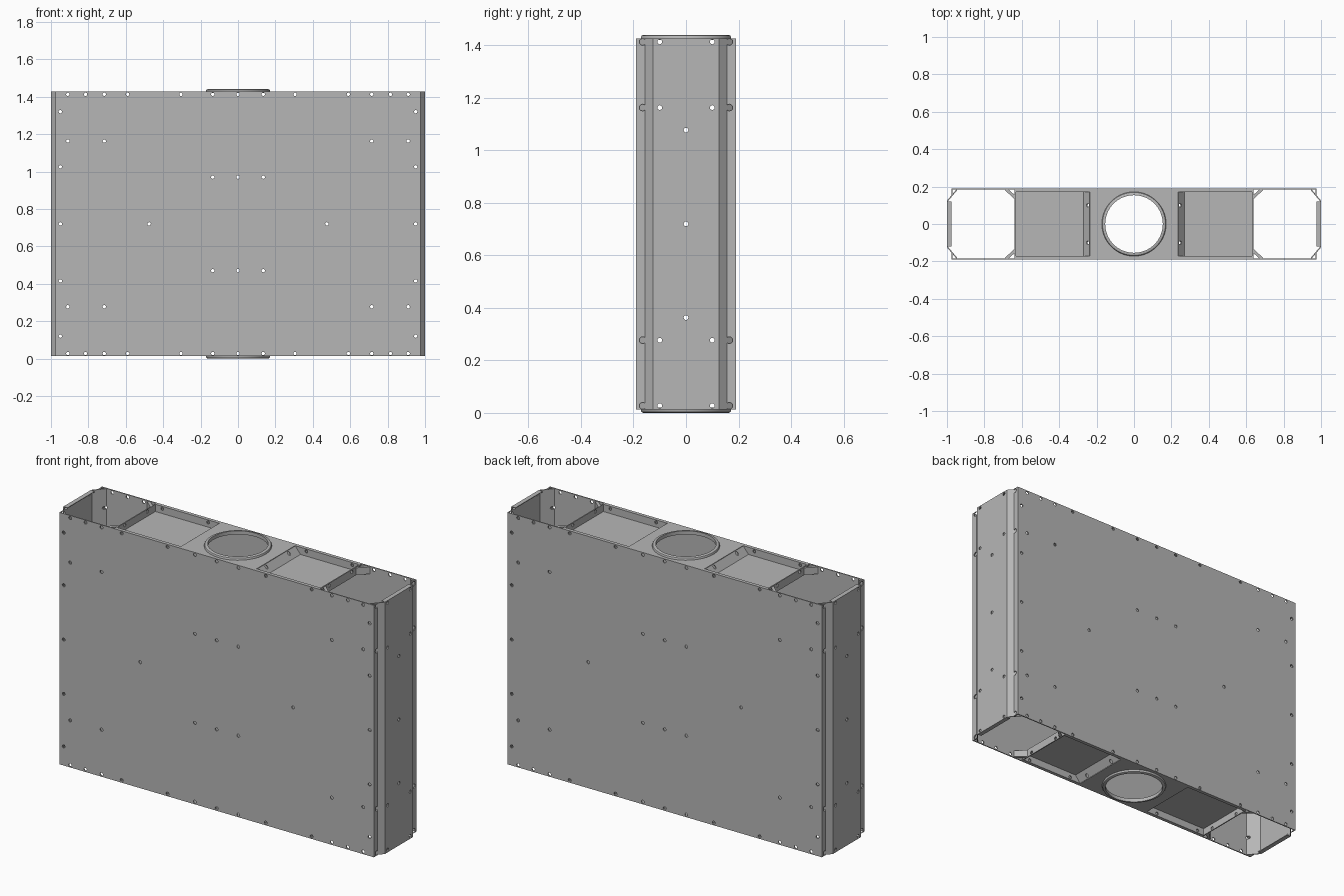
import bpy, bmesh, math
from mathutils import Matrix, Vector

if "Cube" in bpy.data.objects:
    bpy.data.objects.remove(bpy.data.objects["Cube"])

MID = 0.72          # mirror plane between top and bottom
LOW, HIGH = 0.013, 1.427
SHEET = 0.006

grey = bpy.data.materials.new("sheet_metal_grey")
grey.use_nodes = True
grey.diffuse_color = (0.47, 0.47, 0.47, 1)
grey.node_tree.nodes["Principled BSDF"].inputs["Base Color"].default_value = grey.diffuse_color


def finish(name, bm):
    bmesh.ops.recalc_face_normals(bm, faces=bm.faces)
    mesh = bpy.data.meshes.new(name)
    bm.to_mesh(mesh)
    bm.free()
    mesh.materials.append(grey)
    obj = bpy.data.objects.new(name, mesh)
    bpy.context.collection.objects.link(obj)
    return obj


def sheet(name, points, thickness=SHEET):
    """Bent sheet: each entry of points is a pair of ends of a fold line."""
    bm = bmesh.new()
    rows = [[bm.verts.new(p) for p in pair] for pair in points]
    for a, b in zip(rows, rows[1:]):
        bm.faces.new((a[0], a[1], b[1], b[0]))
    obj = finish(name, bm)
    mod = obj.modifiers.new("thickness", 'SOLIDIFY')
    mod.thickness, mod.offset, mod.use_even_offset = thickness, 0, True
    return obj


def box(name, lo, hi):
    bm = bmesh.new()
    lo, hi = Vector(lo), Vector(hi)
    size = Vector([abs(v) for v in hi - lo])
    bmesh.ops.create_cube(bm, size=1, matrix=Matrix.Translation((lo + hi) / 2) @ Matrix.Diagonal(size).to_4x4())
    return finish(name, bm)


def drill(name, centres, axis, radius, depth, sides=12):
    bm = bmesh.new()
    turn = {'X': Matrix.Rotation(math.pi / 2, 4, 'Y'), 'Y': Matrix.Rotation(math.pi / 2, 4, 'X'),
            'Z': Matrix.Identity(4)}[axis]
    for c in centres:
        bmesh.ops.create_cone(bm, cap_ends=True, segments=sides, radius1=radius, radius2=radius,
                              depth=depth, matrix=Matrix.Translation(c) @ turn)
    obj = finish(name, bm)
    obj.hide_render = True
    return obj


def cut(obj, cutters):
    """Subtract the cutters and bake all modifiers."""
    for c in cutters:
        mod = obj.modifiers.new("cut", 'BOOLEAN')
        mod.operation, mod.solver, mod.object = 'DIFFERENCE', 'EXACT', c
    bpy.context.view_layer.update()
    baked = bpy.data.meshes.new_from_object(obj.evaluated_get(bpy.context.evaluated_depsgraph_get()))
    obj.modifiers.clear()
    obj.data = baked


def flip(z, top):
    return z if top else 2 * MID - z


# Screw hole layout
EDGE = 1.413
spots = set()
for s in (-1, 1):
    for z in (EDGE, 2 * MID - EDGE):
        spots |= {(s * x, z) for x in (0.91, 0.815, 0.715, 0.59, 0.305, 0.135)} | {(0, z)}
    spots |= {(s * 0.95, z) for z in (1.32, 1.025, 0.72, 0.415, 0.12)}
    spots |= {(s * x, z) for x in (0.91, 0.715) for z in (1.163, 0.277)}
    spots |= {(s * 0.135, z) for z in (0.97, 0.47)} | {(s * 0.475, 0.72)}
spots |= {(0, 0.97), (0, 0.47)}
levels = (EDGE, 1.163, 0.277, 2 * MID - EDGE)
face_holes = drill("face_hole_cutter", [(x, 0, z) for x, z in sorted(spots)], 'Y', 0.009, 1)
end_spots = [(0, y, z) for y in (-0.1, 0.1) for z in levels] + [(0, 0, z) for z in (0.363, 0.72, 1.077)]
end_holes = drill("end_hole_cutter", end_spots, 'X', 0.009, 3)
lip_holes = drill("lip_hole_cutter", [(s * 0.977, t * 0.165, z) for s in (-1, 1) for t in (-1, 1) for z in levels],
                  'X', 0.013, 0.03)

# Front and back panels with short return lips
for name, t in (("front_panel", -1), ("back_panel", 1)):
    fold = [(-0.974, 0.156), (-0.974, 0.187), (0.974, 0.187), (0.974, 0.156)]
    cut(sheet(name, [((x, t * y, LOW), (x, t * y, HIGH)) for x, y in fold]), [face_holes, lip_holes])

# End covers with chamfered corners and narrow flanges
for side, s in (("left", 1), ("right", -1)):
    fold = [(0.947, 0.183), (0.997, 0.124), (0.997, -0.124), (0.947, -0.183)]
    cut(sheet(side + "_end_cover", [((s * x, y, LOW), (s * x, y, HIGH)) for x, y in fold]), [face_holes, end_holes])
    for end, top in (("top", True), ("bottom", False)):
        box(f"{side}_{end}_flange", (s * 0.975, -0.12, flip(1.423, top)), (s * 0.996, 0.12, flip(1.427, top)))

# Top and bottom plates, their recessed trays, corner brackets and collars
port = drill("port_cutter", [(0, 0, MID)], 'Z', 0.155, 3, 64)
windows = [box("window_cutter", (s * 0.235, -0.17, -1), (s * 0.632, 0.17, 2)) for s in (-1, 1)]
for w in windows:
    w.hide_render = True

for end, top in (("top", True), ("bottom", False)):
    plate = box(end + "_plate", (-0.638, -0.185, flip(1.422, top)), (0.638, 0.185, flip(1.427, top)))
    cut(plate, [port] + windows)

    for side, s in (("left", 1), ("right", -1)):
        fold = [(0.235, 1.424), (0.268, 1.384), (0.635, 1.384), (0.635, 1.426)]
        tray = sheet(f"{side}_{end}_tray", [((s * x, -0.172, flip(z, top)), (s * x, 0.172, flip(z, top)))
                                            for x, z in fold], 0.005)
        cut(tray, [end_holes])
        for t in (-1, 1):
            wall = box(f"{side}_{end}_tray_wall", (s * 0.235, t * 0.17, flip(1.384, top)),
                       (s * 0.637, t * 0.175, flip(1.424, top)))
            cut(wall, [face_holes])
            corner = [(0.637, 0.135), (0.69, 0.184)]
            sheet(f"{side}_{end}_bracket", [((s * x, t * y, flip(1.385, top)), (s * x, t * y, flip(1.424, top)))
                                            for x, y in corner], 0.005)
            sheet(f"{side}_{end}_gusset", [((s * 0.638, t * 0.135, flip(1.422, top)),
                                            (s * 0.638, t * 0.155, flip(1.422, top))),
                                           ((s * 0.69, t * 0.184, flip(1.422, top)),
                                            (s * 0.67, t * 0.184, flip(1.422, top)))], 0.004)

    # Rounded collar around the port
    bm = bmesh.new()
    profile = [(0.154, 1.42), (0.154, 1.44), (0.163, 1.44), (0.169, 1.437), (0.172, 1.431), (0.172, 1.42)]
    ring = [bm.verts.new((r, 0, flip(z, top))) for r, z in profile]
    edges = [bm.edges.new((a, b)) for a, b in zip(ring, ring[1:] + ring[:1])]
    bmesh.ops.spin(bm, geom=ring + edges, cent=(0, 0, 0), axis=(0, 0, 1), angle=2 * math.pi, steps=64)
    bmesh.ops.remove_doubles(bm, verts=bm.verts, dist=0.0005)
    collar = finish(end + "_collar", bm)
    bpy.ops.object.select_all(action='DESELECT')
    collar.select_set(True)
    bpy.context.view_layer.objects.active = collar
    bpy.ops.object.shade_smooth_by_angle(angle=math.radians(35))

# Remove the helpers now that every cut is baked
for helper in [face_holes, end_holes, lip_holes, port] + windows:
    bpy.data.objects.remove(helper)
